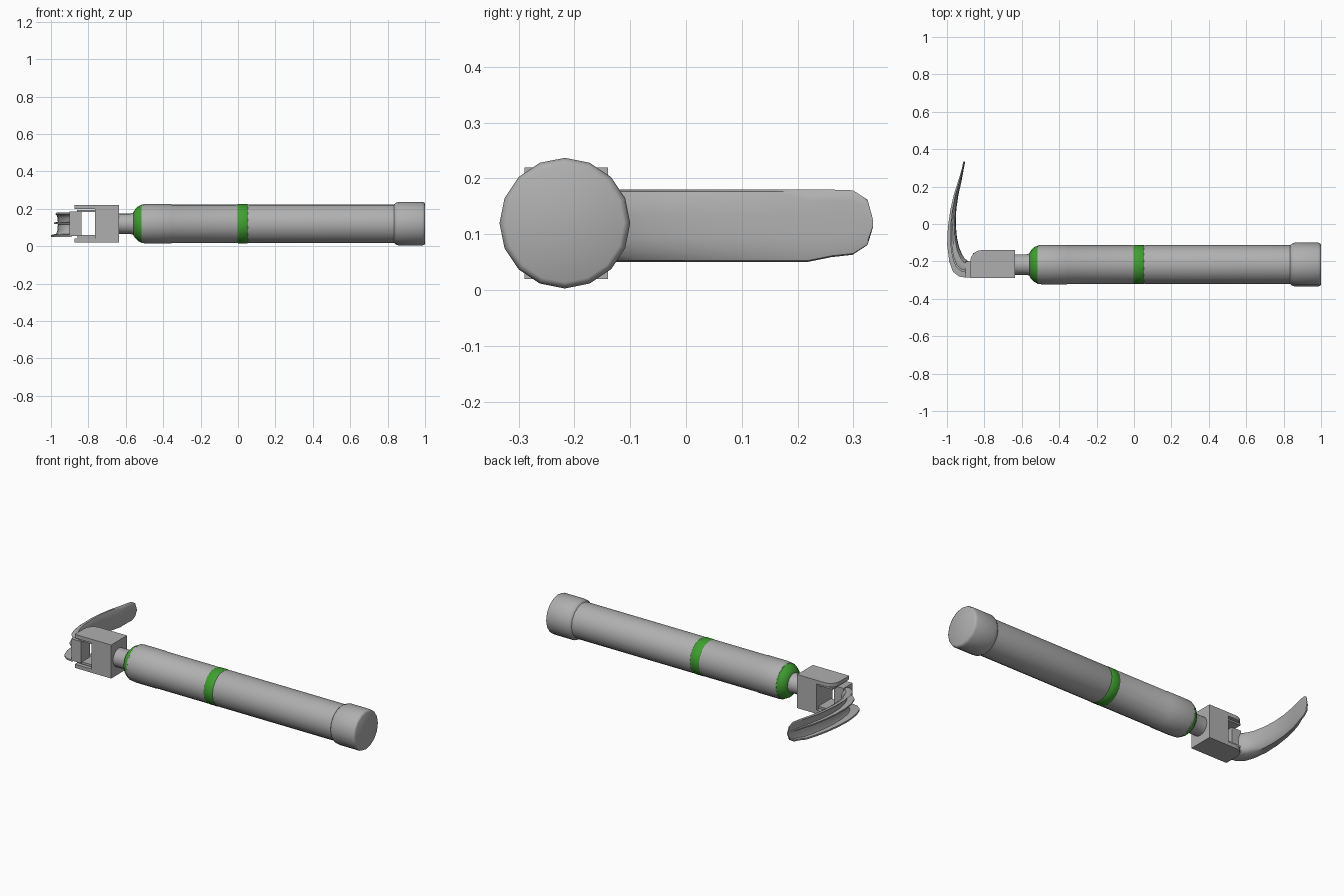
import bpy, bmesh, math
from mathutils import Vector

if "Cube" in bpy.data.objects:
    bpy.data.objects.remove(bpy.data.objects["Cube"])

CY, CZ, SIDES = -0.217, 0.12, 16


def material(name, color):
    m = bpy.data.materials.new(name)
    m.diffuse_color = (*color, 1)
    m.use_nodes = True
    m.node_tree.nodes["Principled BSDF"].inputs["Base Color"].default_value = m.diffuse_color
    return m


green = material("green", (0.05, 0.35, 0.03))
steel = material("steel", (0.43, 0.43, 0.43))


def finish(bm, name, mat=steel, angle=None):
    bmesh.ops.recalc_face_normals(bm, faces=bm.faces)
    me = bpy.data.meshes.new(name)
    bm.to_mesh(me)
    bm.free()
    ob = bpy.data.objects.new(name, me)
    bpy.context.collection.objects.link(ob)
    me.materials.append(mat)
    if angle:
        bpy.ops.object.select_all(action='DESELECT')
        ob.select_set(True)
        bpy.context.view_layer.objects.active = ob
        bpy.ops.object.shade_smooth_by_angle(angle=math.radians(angle))
    return ob


def loft(bm, rings):
    rows = [[bm.verts.new(p) for p in r] for r in rings]
    n = len(rows[0])
    for a, b in zip(rows, rows[1:]):
        for i in range(n):
            j = (i + 1) % n
            bm.faces.new((a[i], a[j], b[j], b[i]))
    bm.faces.new(rows[0])
    bm.faces.new(rows[-1])


def turned(name, profile, mat=steel, angle=40):
    # solid of revolution around the handle axis from (x, radius) pairs
    bm = bmesh.new()
    loft(bm, [[(x, CY + r * math.cos(k * math.tau / SIDES),
                CZ + r * math.sin(k * math.tau / SIDES)) for k in range(SIDES)]
              for x, r in profile])
    return finish(bm, name, mat, angle)


def slab(name, outline, z0, z1):
    # plan outline extruded upwards
    bm = bmesh.new()
    loft(bm, [[(x, y, z) for x, y in outline] for z in (z0, z1)])
    return finish(bm, name)


def rect(x0, x1, y0, y1):
    return [(x0, y0), (x1, y0), (x1, y1), (x0, y1)]


# handle
turned("neck", [(-0.64, 0.055), (-0.575, 0.055), (-0.55, 0.062)])
turned("shoulder_ring", [(-0.56, 0.06), (-0.55, 0.077), (-0.535, 0.092), (-0.51, 0.104)], green)
turned("front_grip", [(-0.515, 0.103), (-0.49, 0.106), (-0.36, 0.106), (-0.355, 0.104),
                      (-0.01, 0.104), (0.0, 0.102)])
turned("middle_ring", [(-0.005, 0.102), (0.0, 0.105), (0.05, 0.105), (0.055, 0.102)], green)
turned("rear_grip", [(0.05, 0.101), (0.06, 0.104), (0.845, 0.104)])
turned("end_cap", [(0.835, 0.104), (0.845, 0.112), (0.86, 0.117), (0.985, 0.117),
                   (0.996, 0.113), (1.0, 0.106)], steel, 75)

# hinge block with two rounded fork plates
slab("hinge_block", rect(-0.765, -0.635, -0.289, -0.14), 0.02, 0.22)
corner = [(-0.815 + 0.06 * math.cos(a), -0.20 + 0.06 * math.sin(a))
          for a in (math.pi / 2 + k * math.pi / 12 for k in range(7))]
plate = [(-0.875, -0.289), (-0.755, -0.289), (-0.755, -0.14)] + corner
slab("upper_fork_plate", plate, 0.198, 0.22)
slab("lower_fork_plate", plate, 0.02, 0.042)

# hook frame held between the plates
slab("frame_top", rect(-0.86, -0.755, -0.275, -0.155), 0.183, 0.193)
slab("frame_bottom", rect(-0.86, -0.755, -0.275, -0.155), 0.047, 0.060)
slab("frame_side", rect(-0.90, -0.838, -0.285, -0.20), 0.055, 0.185)

# curved blade: inner edge, outer edge, scale of the lower and upper half
stations = [((-0.885, -0.200), (-0.895, -0.287), 1, 1), ((-0.905, -0.185), (-0.935, -0.281), 1, 1),
            ((-0.920, -0.160), (-0.968, -0.255), 1, 1), ((-0.935, -0.125), (-0.988, -0.200), 1, 1),
            ((-0.947, -0.070), (-0.999, -0.110), 1, 1), ((-0.953, 0.000), (-0.995, -0.015), 1, 1),
            ((-0.950, 0.080), (-0.982, 0.075), 1, 1), ((-0.938, 0.160), (-0.964, 0.155), 1, 1),
            ((-0.924, 0.220), (-0.945, 0.215), 1, 1), ((-0.916, 0.263), (-0.931, 0.26), 0.87, 1),
            ((-0.909, 0.300), (-0.920, 0.298), 0.81, 0.98), ((-0.904, 0.326), (-0.915, 0.324), 0.57, 0.7),
            ((-0.902, 0.335), (-0.910, 0.335), 0.1, 0.1)]
# cross-section: fraction from inner to outer edge, height
section = [(0.4, 0.180), (0.2, 0.177), (0.05, 0.160), (0, 0.135), (0, 0.095), (0.08, 0.068),
           (0.3, 0.053), (1, 0.050), (1, 0.060), (0.45, 0.066), (0.28, 0.085), (0.25, 0.117),
           (0.7, 0.119), (0.7, 0.127), (0.25, 0.129), (0.28, 0.150), (0.4, 0.165), (0.6, 0.172)]
bm = bmesh.new()
rings = []
for inner, outer, low, high in stations:
    a, b = Vector(inner), Vector(outer)
    ring = []
    for t, z in section:
        p = a.lerp(b, t)
        ring.append((p.x, p.y, CZ + (z - CZ) * (high if z > CZ else low)))
    rings.append(ring)
loft(bm, rings)
finish(bm, "blade", steel, 40)
